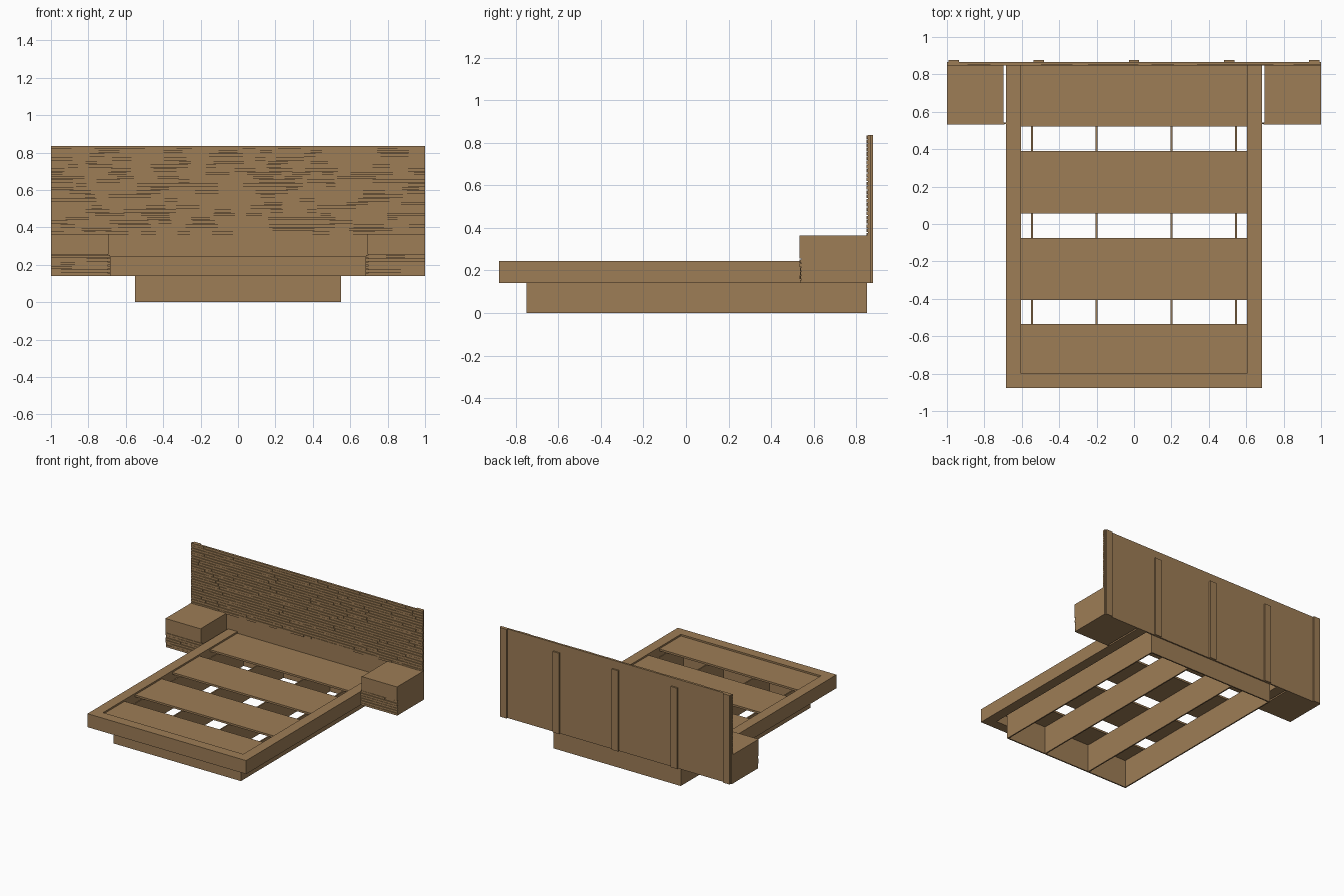
import bpy
import bmesh
import random
from mathutils import Vector

random.seed(4)
if "Cube" in bpy.data.objects:
    bpy.data.objects.remove(bpy.data.objects["Cube"], do_unlink=True)

# Single wood colour
wood = bpy.data.materials.new("tan wood")
wood.use_nodes = True
TAN = (0.34, 0.205, 0.093, 1)
wood.diffuse_color = TAN
wood.node_tree.nodes["Principled BSDF"].inputs["Base Color"].default_value = TAN


def add_box(bm, x, y, z):
    """Add a box spanning the given (low, high) ranges."""
    low, high = Vector((x[0], y[0], z[0])), Vector((x[1], y[1], z[1]))
    made = bmesh.ops.create_cube(bm, size=1)["verts"]
    for v in made:
        v.co = (low + high) / 2 + v.co * (high - low)


def part(name, boxes):
    """Make one object from a list of boxes."""
    bm = bmesh.new()
    for b in boxes:
        add_box(bm, *b)
    mesh = bpy.data.meshes.new(name)
    bm.to_mesh(mesh)
    bm.free()
    mesh.materials.append(wood)
    obj = bpy.data.objects.new(name, mesh)
    bpy.context.collection.objects.link(obj)
    return obj


def cladding(x, z, front, back, courses):
    """Staggered rows of small wooden blocks with uneven depth."""
    boxes = []
    pitch = (z[1] - z[0]) / courses
    for i in range(courses):
        low = z[0] + i * pitch
        left = x[0]
        while left < x[1] - 0.001:
            right = left + random.uniform(0.05, 0.13)
            if right > x[1] - 0.03:
                right = x[1]
            face = front + random.choice((0, 0.002, 0.004))
            boxes.append(((left, right), (face, back), (low, low + pitch * 0.84)))
            left = right
    return boxes


# Bed frame: two side rails and a foot rail
FRAME_Z = (0.14, 0.245)
for side, xs in (("left", (0.605, 0.685)), ("right", (-0.685, -0.605))):
    part(side + "_side_rail", [(xs, (-0.878, 0.856), FRAME_Z)])
part("foot_rail", [((-0.605, 0.605), (-0.878, -0.8), FRAME_Z)])

# Wide slats lying slightly below the rail tops
for i, ys in enumerate(((-0.8, -0.535), (-0.405, -0.075), (0.055, 0.39), (0.52, 0.856))):
    part(f"slat_{i + 1}", [((-0.605, 0.605), ys, (0.217, 0.232))])

# Recessed plinth: end boards and four long bearers
BASE_Z = (0, 0.217)
for i, x in enumerate((-0.545, -0.2, 0.2, 0.545)):
    part(f"bearer_{i + 1}", [((x - 0.005, x + 0.005), (-0.74, 0.84), BASE_Z)])
part("plinth_front", [((-0.55, 0.55), (-0.75, -0.74), BASE_Z)])
part("plinth_back", [((-0.55, 0.55), (0.84, 0.85), BASE_Z)])

# Headboard panel with block cladding above the nightstands
part("headboard_panel", [((-1, 1), (0.856, 0.866), (0.14, 0.835))])
part("headboard_cladding", cladding((-1, 1), (0.36, 0.838), 0.847, 0.857, 24))

# Rear battens, full height at the two ends
battens = []
for x in (-0.963, -0.51, 0, 0.51, 0.963):
    top = 0.835 if abs(x) > 0.9 else 0.77
    battens.append(((x - 0.028, x + 0.028), (0.866, 0.878), (0.14, top)))
part("rear_battens", battens)

# Nightstands: body, plain drawer front, clad lower band
for side, s in (("left", 1), ("right", -1)):
    def span(a, b):
        return tuple(sorted((a * s, b * s)))
    part(side + "_nightstand", [(span(0.697, 1), (0.543, 0.856), (0.14, 0.365))])
    part(side + "_drawer_front", [(span(0.692, 1), (0.533, 0.544), (0.255, 0.365))])
    part(side + "_nightstand_cladding",
         cladding(span(0.685, 1), (0.14, 0.255), 0.534, 0.544, 6))
